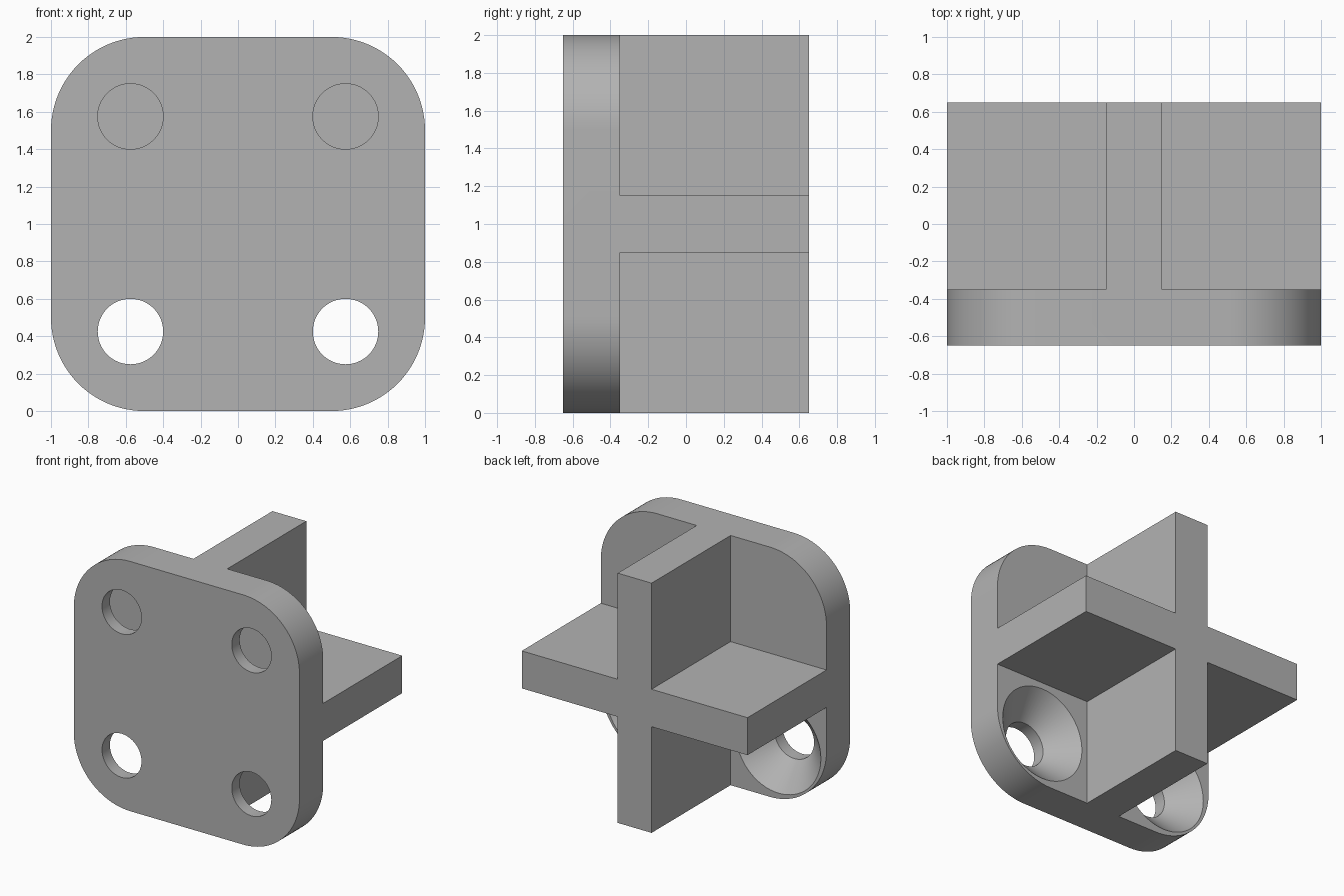
import bpy, bmesh, math
from mathutils import Vector

if "Cube" in bpy.data.objects:
    bpy.data.objects.remove(bpy.data.objects["Cube"])

FRONT, PLATE_BACK, BACK = -0.65, -0.35, 0.65
RIB, RADIUS, HOLE = 0.15, 0.5, 0.575

grey = bpy.data.materials.new("grey")
grey.use_nodes = True
colour = (0.45, 0.45, 0.45, 1)
grey.diffuse_color = colour
grey.node_tree.nodes["Principled BSDF"].inputs["Base Color"].default_value = colour


def finish(name, bm):
    bmesh.ops.recalc_face_normals(bm, faces=bm.faces)
    mesh = bpy.data.meshes.new(name)
    bm.to_mesh(mesh)
    bm.free()
    mesh.materials.append(grey)
    obj = bpy.data.objects.new(name, mesh)
    bpy.context.collection.objects.link(obj)
    return obj


def prism(name, outline, y0, y1):
    """Extrude an outline in x and z along y."""
    bm = bmesh.new()
    face = bm.faces.new([bm.verts.new((x, y0, z)) for x, z in outline])
    new = bmesh.ops.extrude_face_region(bm, geom=[face])["geom"]
    bmesh.ops.translate(bm, vec=(0, y1 - y0, 0),
                        verts=[v for v in new if isinstance(v, bmesh.types.BMVert)])
    return finish(name, bm)


def countersink(x, z):
    """Straight bore that widens to a cone at the back of the plate."""
    bm = bmesh.new()
    profile = [(0, -0.75), (0.175, -0.75), (0.175, -0.55), (0.375, -0.35),
               (0.375, -0.25), (0, -0.25)]
    verts = [bm.verts.new((x + r, y, z)) for r, y in profile]
    edges = [bm.edges.new(pair) for pair in zip(verts, verts[1:])]
    bmesh.ops.spin(bm, geom=verts + edges, cent=(x, 0, z), axis=(0, 1, 0),
                   angle=math.tau, steps=64)
    bmesh.ops.remove_doubles(bm, verts=bm.verts, dist=0.0001)
    return finish("hole_cutter", bm)


def combine(target, tool, operation):
    tool.hide_render = True
    mod = target.modifiers.new(operation.lower(), 'BOOLEAN')
    mod.object, mod.operation, mod.solver = tool, operation, 'EXACT'
    bpy.context.view_layer.objects.active = target
    bpy.ops.object.modifier_apply(modifier=mod.name)
    bpy.data.objects.remove(tool)


# Mounting plate with rounded corners
outline = []
for i, (sx, sz) in enumerate([(1, 1), (-1, 1), (-1, -1), (1, -1)]):
    for step in range(25):
        a = (i + step / 24) * math.pi / 2
        outline.append((sx * (1 - RADIUS) + RADIUS * math.cos(a),
                        1 + sz * (1 - RADIUS) + RADIUS * math.sin(a)))
bracket = prism("cross_bracket", outline, FRONT, PLATE_BACK)

# Four countersunk screw holes
for sx in (-1, 1):
    for sz in (-1, 1):
        combine(bracket, countersink(sx * HOLE, 1 + sz * HOLE), 'DIFFERENCE')

# Cross-shaped ribs behind the plate
quarter = [Vector((1, -RIB)), Vector((1, RIB)), Vector((RIB, RIB))]
cross = []
for _ in range(4):
    cross += [(p.x, p.y + 1) for p in quarter]
    quarter = [Vector((-p.y, p.x)) for p in quarter]
combine(bracket, prism("ribs", cross, -0.5, BACK), 'UNION')

# Merge flat faces and shade the curves smoothly
bm = bmesh.new()
bm.from_mesh(bracket.data)
bmesh.ops.remove_doubles(bm, verts=bm.verts, dist=0.0001)
bmesh.ops.dissolve_limit(bm, angle_limit=0.01, verts=bm.verts, edges=bm.edges)
bm.to_mesh(bracket.data)
bm.free()
bpy.ops.object.select_all(action='DESELECT')
bracket.select_set(True)
bpy.context.view_layer.objects.active = bracket
bpy.ops.object.shade_smooth_by_angle(angle=math.radians(30))
